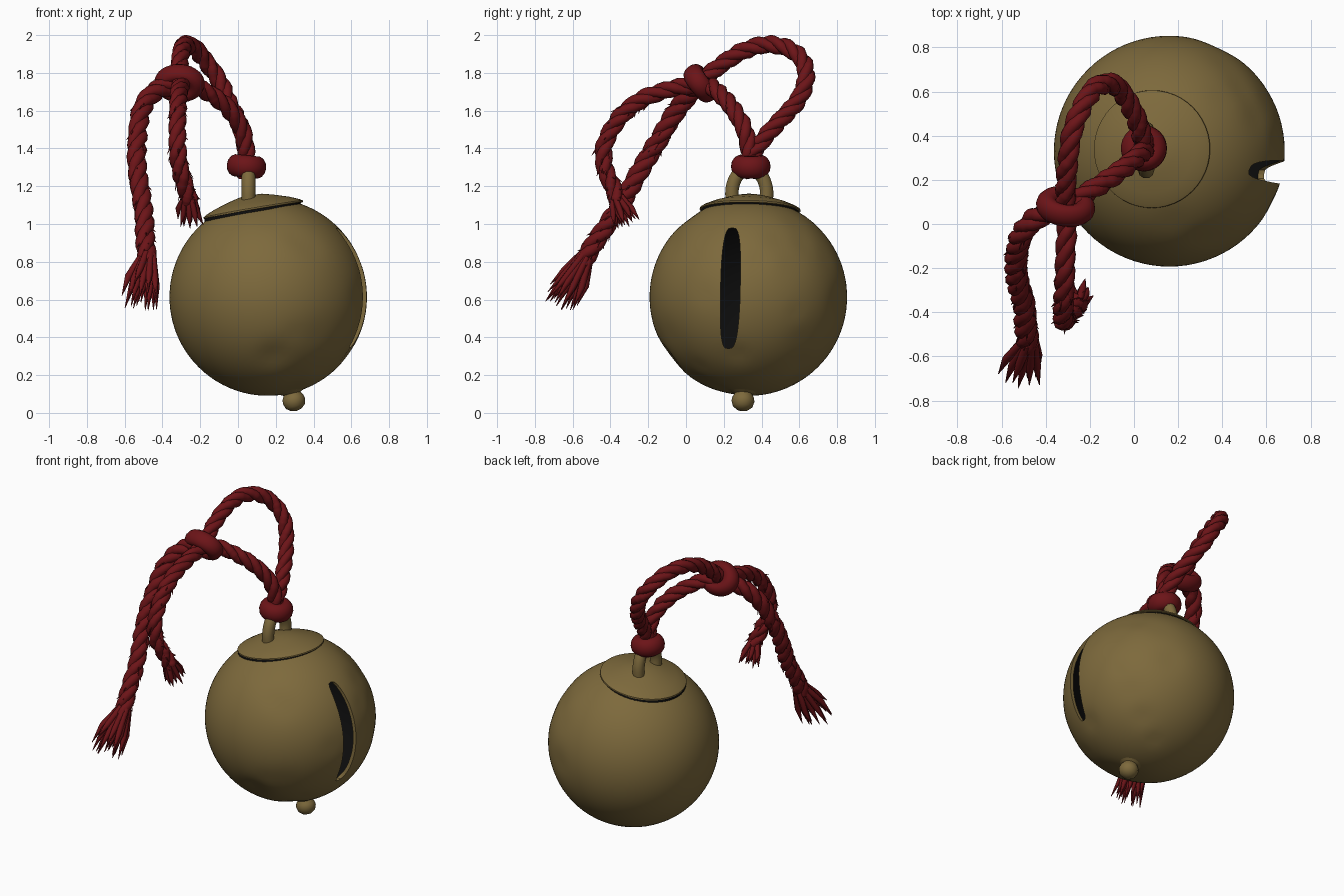
import bpy, bmesh, math, random
from mathutils import Vector, Quaternion

if "Cube" in bpy.data.objects:
    bpy.data.objects.remove(bpy.data.objects["Cube"])

random.seed(4)
C = Vector((0.16, 0.33, 0.613))   # bell centre
R = 0.523


def mat(name, col):
    m = bpy.data.materials.new(name)
    m.diffuse_color = (*col, 1)
    m.use_nodes = True
    m.node_tree.nodes["Principled BSDF"].inputs["Base Color"].default_value = m.diffuse_color
    return m


BRASS = mat("aged brass", (0.205, 0.142, 0.045))
RED = mat("red cord", (0.15, 0.007, 0.009))
DARK = mat("dark interior", (0.004, 0.004, 0.004))


def add_mesh(name, bm, *mats):
    me = bpy.data.meshes.new(name)
    bm.to_mesh(me)
    bm.free()
    ob = bpy.data.objects.new(name, me)
    bpy.context.collection.objects.link(ob)
    for m in mats:
        me.materials.append(m)
    return ob


def activate(ob):
    bpy.ops.object.select_all(action='DESELECT')
    ob.select_set(True)
    bpy.context.view_layer.objects.active = ob


def smooth(ob, angle=40):
    activate(ob)
    bpy.ops.object.shade_smooth_by_angle(angle=math.radians(angle))


def lathe(name, profile, axis, origin, m, n=48):
    """Spin (radius, height) points around an axis through origin."""
    bm = bmesh.new()
    vs = [bm.verts.new((r, 0, h)) for r, h in profile]
    es = [bm.edges.new(p) for p in zip(vs, vs[1:])]
    bmesh.ops.spin(bm, geom=vs + es, cent=(0, 0, 0), axis=(0, 0, 1),
                   angle=math.tau, steps=n, use_duplicate=False)
    bmesh.ops.remove_doubles(bm, verts=bm.verts, dist=1e-5)
    bmesh.ops.recalc_face_normals(bm, faces=bm.faces)
    q = Vector((0, 0, 1)).rotation_difference(Vector(axis).normalized())
    for v in bm.verts:
        v.co = q @ v.co + origin
    ob = add_mesh(name, bm, m)
    smooth(ob, 50)
    return ob


def tubes(name, paths, depth, m, res=2):
    """Round tubes along lists of (point, radius factor)."""
    cu = bpy.data.curves.new(name, 'CURVE')
    cu.dimensions = '3D'
    cu.bevel_depth = depth
    cu.bevel_resolution = res
    cu.use_fill_caps = True
    for path in paths:
        sp = cu.splines.new('POLY')
        sp.points.add(len(path) - 1)
        for p, (co, rad) in zip(sp.points, path):
            p.co = (*co, 1)
            p.radius = rad
    cu.materials.append(m)
    ob = bpy.data.objects.new(name, cu)
    bpy.context.collection.objects.link(ob)
    activate(ob)
    bpy.ops.object.convert(target='MESH')
    return ob


def catmull(pts, n=12):
    p = [Vector(a) for a in pts]
    p = [2 * p[0] - p[1]] + p + [2 * p[-1] - p[-2]]
    out = []
    for a, b, c, d in zip(p, p[1:], p[2:], p[3:]):
        for i in range(n):
            t = i / n
            out.append(0.5 * (2 * b + (c - a) * t + (2 * a - 5 * b + 4 * c - d) * t * t
                              + (3 * b - a - 3 * c + d) * t ** 3))
    return out + [p[-2]]


def cord(name, pts, hairs=0, scale=1.0):
    """Three strands twisted around a path, with loose hairs."""
    line = catmull(pts)
    strands, loose = [[], [], []], []
    tan0, turn = (line[1] - line[0]).normalized(), 0
    nor = tan0.orthogonal().normalized()
    for i, p in enumerate(line):
        t = (line[min(i + 1, len(line) - 1)] - line[max(i - 1, 0)]).normalized()
        nor = tan0.rotation_difference(t) @ nor
        tan0 = t
        if i:
            turn += (p - line[i - 1]).length * math.tau / 0.27
        for k in range(3):
            off = Quaternion(t, turn + k * math.tau / 3) @ nor
            strands[k].append((p + off * 0.021 * scale, scale * random.uniform(0.93, 1.07)))
    tubes(name, strands, 0.028, RED)
    for _ in range(hairs):
        i = random.randrange(len(line) // 4, len(line) - 1)
        t = (line[i + 1] - line[i]).normalized()
        o = Quaternion(t, random.uniform(0, 6.28)) @ t.orthogonal().normalized()
        a = line[i] + o * 0.03
        loose.append([(a, 1), (a + o * 0.028 + t * random.uniform(0.02, 0.06), 0.1)])
    if loose:
        tubes(name + "_hairs", loose, 0.009, RED, 0)


def fray(name, start, direction, count, spread, depth):
    """Tuft of tapering threads at a cord end."""
    s, d, paths = Vector(start), Vector(direction), []
    for i in range(count):
        a = i * 2.4
        r = math.sqrt((i + 0.5) / count)
        side = Quaternion(d.normalized(), a) @ d.orthogonal().normalized() * r
        e = s + d * random.uniform(0.72, 1.1) + side * spread
        a0 = s + side * 0.03 - d * 0.15
        mid = a0.lerp(e, 0.55) + side * spread * random.uniform(-0.15, 0.2)
        paths.append([(a0, 1), (mid, 0.95), (e, 0.08)])
    tubes(name, paths, depth, RED, 1)


# Hollow round bell with hammered dents
bm = bmesh.new()
bmesh.ops.create_icosphere(bm, subdivisions=5, radius=R)
dents = []
for _ in range(26):
    d = Vector((random.uniform(0.0, 1), random.uniform(-1, 0.8), random.uniform(-1, 0.7)))
    dents.append((d.normalized(), random.uniform(0.08, 0.17), random.uniform(0.003, 0.009)))
for v in bm.verts:
    n = v.co.normalized()
    v.co -= n * min(0.013, sum(h * math.exp(-((n - d).length / w) ** 2) for d, w, h in dents))
    v.co += C
bell = add_mesh("bell_shell", bm, BRASS, DARK)
mod = bell.modifiers.new("wall", 'SOLIDIFY')
mod.thickness = 0.022
mod.offset = -1
mod.material_offset = 1

# Sound slit cut through the right side
bm = bmesh.new()
vs = []
for i in range(32):
    c, s = math.cos(i * math.tau / 32), math.sin(i * math.tau / 32)
    vs.append(bm.verts.new((0.4, 0.235 + 0.052 * math.copysign(abs(c) ** 0.6, c) + 0.01 * s,
                            0.66 + 0.32 * math.copysign(abs(s) ** 0.8, s))))
f = bm.faces.new(vs)
ext = bmesh.ops.extrude_face_region(bm, geom=[f])
for v in ext["geom"]:
    if isinstance(v, bmesh.types.BMVert):
        v.co.x += 0.5
bmesh.ops.recalc_face_normals(bm, faces=bm.faces)
cutter = add_mesh("slit_cutter", bm, BRASS)
cutter.hide_render = True
mod = bell.modifiers.new("slit", 'BOOLEAN')
mod.object = cutter
mod.operation = 'DIFFERENCE'
mod.solver = 'EXACT'
activate(bell)
for m in list(bell.modifiers):
    bpy.ops.object.modifier_apply(modifier=m.name)
bpy.data.objects.remove(cutter)
smooth(bell)

# Domed cap, shadow gap under its rim, and bottom knob
UP = (-0.17, 0.02, 1)
lathe("cap", [(0.2, 0.475), (0.255, 0.464), (0.267, 0.466), (0.266, 0.474), (0.25, 0.484),
              (0.2, 0.505), (0.12, 0.53), (0.06, 0.545), (0, 0.548)], UP, C, BRASS)
lathe("cap_gap", [(0.262, 0.445), (0.257, 0.466), (0.2, 0.48)], UP,
      C + Vector((-0.006, 0, 0)), DARK)
lathe("bottom_knob", [(0.12, 0.495), (0.07, 0.515), (0.046, 0.528), (0.057, 0.548), (0.061, 0.568),
                      (0.052, 0.597), (0.03, 0.615), (0, 0.622)], (0.24, -0.05, -0.97), C, BRASS, 24)

# Hanger loop
arch = [(0.055, y, z) for y, z in ((0.245, 1.1), (0.245, 1.19), (0.275, 1.26), (0.335, 1.285),
                                   (0.395, 1.26), (0.425, 1.19), (0.425, 1.1))]
tubes("hanger_loop", [[(p, 1) for p in catmull(arch, 6)]], 0.037, BRASS, 3)


# Wrapped knots
def knot(name, loc, rot, major, minor, scale):
    bpy.ops.mesh.primitive_torus_add(location=loc, rotation=rot, major_radius=major,
                                     minor_radius=minor, major_segments=32, minor_segments=14)
    ob = bpy.context.object
    ob.name = name
    ob.scale = scale
    ob.data.materials.append(RED)
    smooth(ob, 60)


knot("lower_knot", (0.045, 0.343, 1.305), (0, 0.1, 0), 0.055, 0.05, (1, 1, 1.2))
knot("upper_knot", (-0.31, 0.08, 1.745), (math.radians(-53), 0, math.radians(-8)),
     0.085, 0.05, (1, 0.82, 1.1))

# Cord loop between the knots
cord("cord_loop_high", [(0.045, 0.34, 1.25), (0.045, 0.35, 1.36), (0.03, 0.42, 1.46),
                        (0, 0.50, 1.55), (-0.05, 0.59, 1.65), (-0.10, 0.635, 1.76),
                        (-0.17, 0.62, 1.86), (-0.23, 0.54, 1.93), (-0.28, 0.42, 1.95),
                        (-0.30, 0.29, 1.91), (-0.31, 0.17, 1.83), (-0.31, 0.08, 1.75)])
cord("cord_loop_low", [(0.045, 0.34, 1.25), (0.045, 0.335, 1.37), (0.02, 0.31, 1.5),
                       (-0.05, 0.25, 1.61), (-0.15, 0.18, 1.69), (-0.23, 0.13, 1.73),
                       (-0.31, 0.08, 1.74)])

# Hanging cord tails with frayed ends
cord("long_tail", [(-0.32, 0.07, 1.745), (-0.44, 0.03, 1.70), (-0.51, -0.05, 1.6),
                   (-0.535, -0.16, 1.42), (-0.53, -0.25, 1.27), (-0.50, -0.36, 1.08),
                   (-0.49, -0.47, 0.92), (-0.48, -0.55, 0.79)], 45, 1.1)
cord("short_tail", [(-0.30, 0.04, 1.74), (-0.31, -0.1, 1.71), (-0.315, -0.25, 1.65),
                    (-0.32, -0.36, 1.55), (-0.32, -0.43, 1.42), (-0.31, -0.43, 1.3),
                    (-0.28, -0.39, 1.2), (-0.255, -0.36, 1.12)], 35)
fray("long_tail_fray", (-0.48, -0.55, 0.80), (-0.035, -0.13, -0.22), 18, 0.11, 0.02)
fray("short_tail_fray", (-0.255, -0.36, 1.12), (0.01, 0.05, -0.12), 12, 0.08, 0.017)
